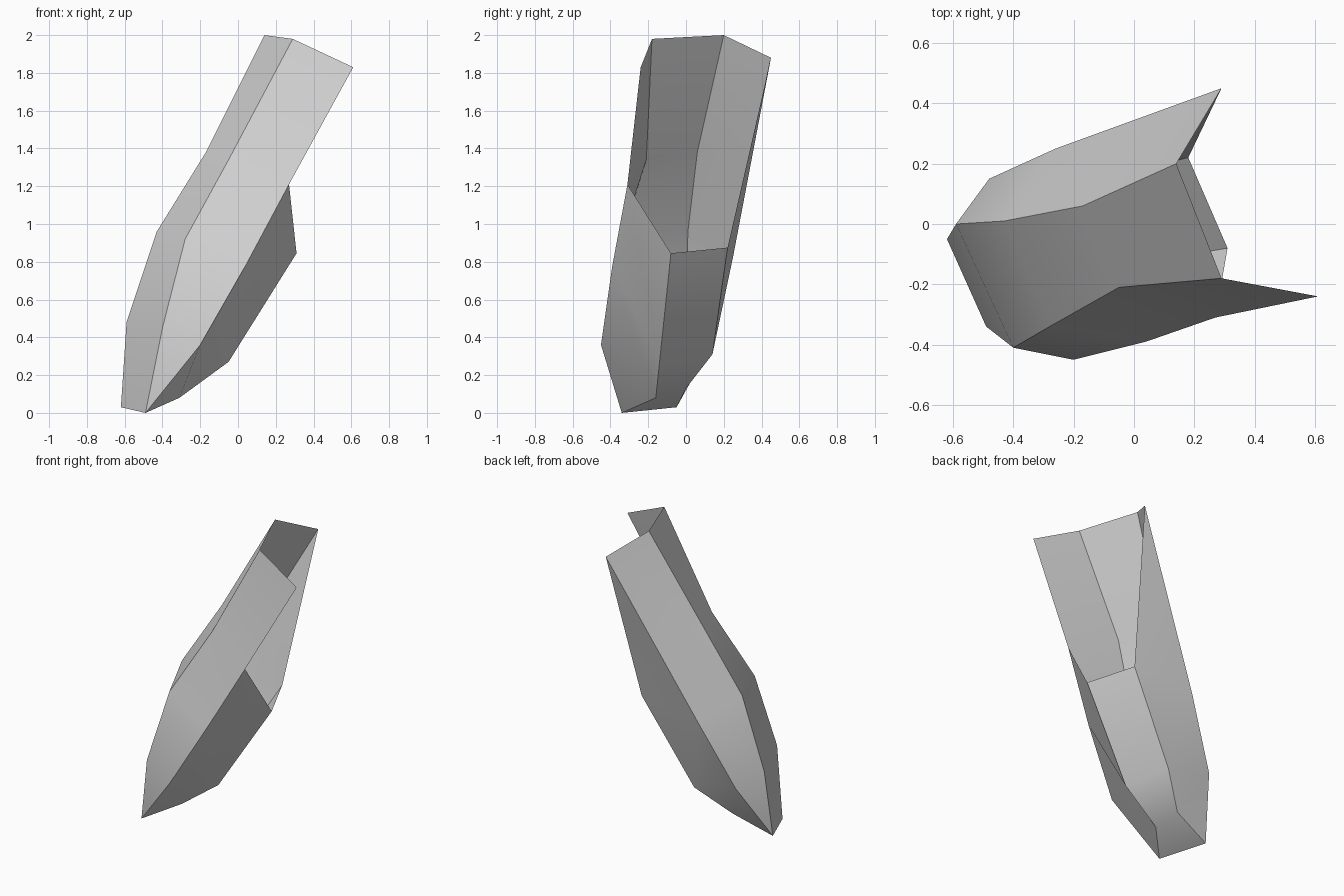
import bpy, bmesh, math

cube = bpy.data.objects.get("Cube")
if cube:
    bpy.data.objects.remove(cube, do_unlink=True)

# One neutral colour
grey = bpy.data.materials.new("light grey")
grey.use_nodes = True
colour = (0.65, 0.65, 0.65, 1)
grey.diffuse_color = colour
bsdf = grey.node_tree.nodes["Principled BSDF"]
bsdf.inputs["Base Color"].default_value = colour
bsdf.inputs["Roughness"].default_value = 0.8

# Two tips that close the lower end
tip_front = (-0.49, -0.34, 0.0)
tip_back = (-0.62, -0.05, 0.03)

# Six lengthwise corner lines, counter-clockwise from above, each from top to tip.
# None marks the open cut-out at the mouth.
corners = [
    [(0.29, -0.18, 1.98), (-0.05, -0.21, 1.34), (-0.28, -0.34, 0.92), (-0.40, -0.41, 0.45), tip_front],
    [(0.61, -0.24, 1.83), (0.27, -0.31, 1.21), (0.04, -0.39, 0.78), (-0.20, -0.45, 0.36), tip_front],
    [None, (0.31, -0.08, 0.845), (-0.05, -0.14, 0.27), (-0.31, -0.16, 0.08), tip_front],
    [None, (0.18, 0.22, 0.875), (-0.16, 0.14, 0.31), (-0.35, 0.0, 0.13), tip_back],
    [(0.29, 0.45, 1.88), (0.015, 0.35, 1.355), (-0.26, 0.25, 0.83), (-0.48, 0.15, 0.39), tip_back],
    [(0.14, 0.20, 2.0), (-0.17, 0.06, 1.38), (-0.43, 0.01, 0.96), (-0.59, 0.0, 0.48), tip_back],
]

bm = bmesh.new()
verts = {}


def vert(p):
    if p not in verts:
        verts[p] = bm.verts.new(p)
    return verts[p]


# Skin the panels between neighbouring corner lines; the mouth stays open
for i, left in enumerate(corners):
    right = corners[(i + 1) % len(corners)]
    for r in range(4):
        ring = []
        for p in (left[r], left[r + 1], right[r + 1], right[r]):
            if p is not None and p not in ring:
                ring.append(p)
        # the front cut-out runs straight between the first two rows
        if len(ring) < 3 or (i == 1 and r == 0):
            continue
        bm.faces.new([vert(p) for p in ring])

mesh = bpy.data.meshes.new("open_sheath")
bm.to_mesh(mesh)
bm.free()
mesh.materials.append(grey)
sheath = bpy.data.objects.new("open_sheath", mesh)
bpy.context.collection.objects.link(sheath)

# Smooth along each panel, crisp along the corners
bpy.ops.object.select_all(action="DESELECT")
sheath.select_set(True)
bpy.context.view_layer.objects.active = sheath
bpy.ops.object.shade_smooth_by_angle(angle=math.radians(30))
